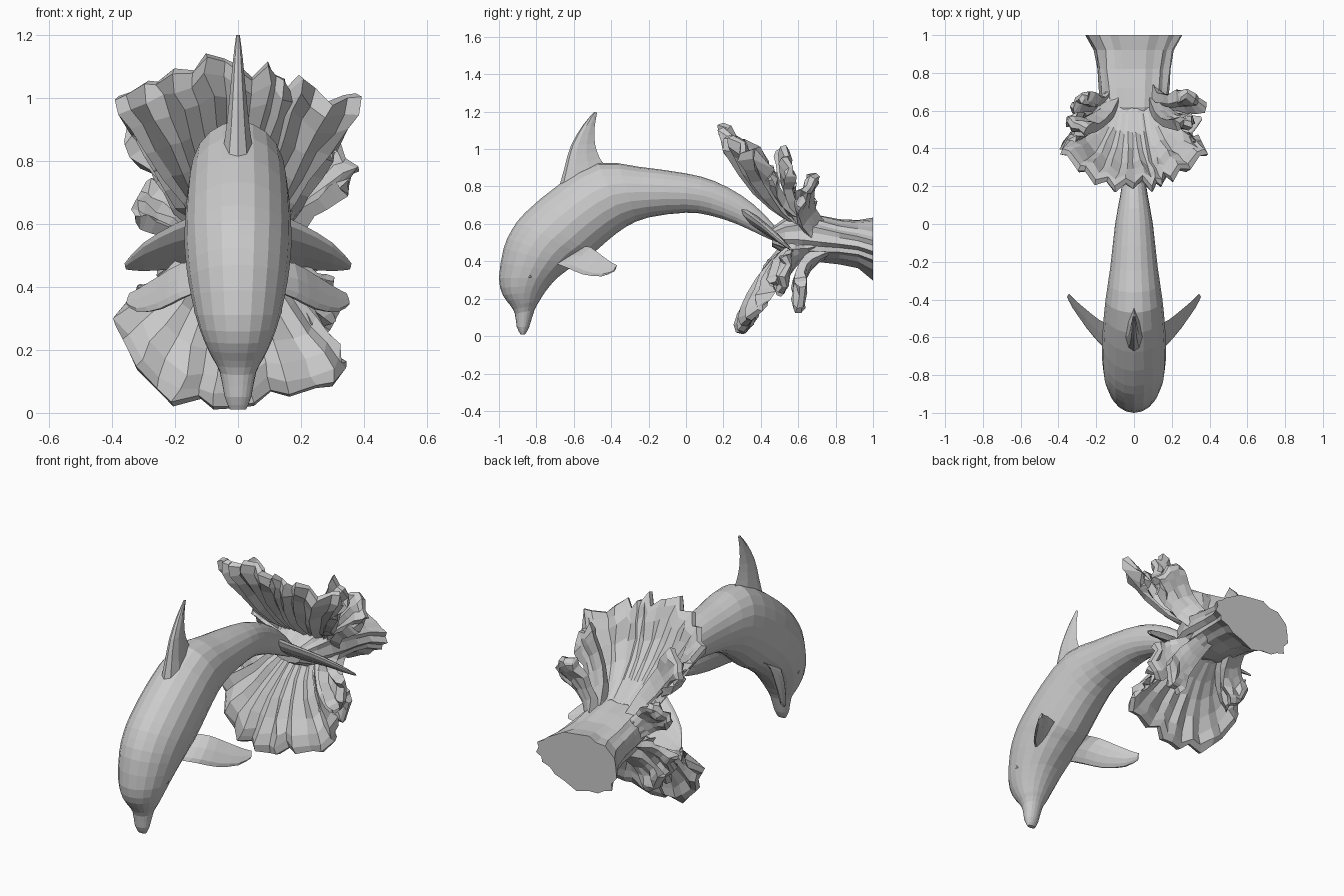
import bpy, bmesh, math, random
from mathutils import Vector as V

if "Cube" in bpy.data.objects:
    bpy.data.objects.remove(bpy.data.objects["Cube"])

random.seed(7)


def finish(name, bm, mirror=False):
    bmesh.ops.recalc_face_normals(bm, faces=bm.faces[:])
    me = bpy.data.meshes.new(name)
    bm.to_mesh(me)
    bm.free()
    ob = bpy.data.objects.new(name, me)
    bpy.context.collection.objects.link(ob)
    if mirror:
        ob.modifiers.new("mirror", 'MIRROR')
    return ob


def smooth_double(rows):
    """Insert a Catmull-Rom midpoint row between neighbouring rows of numbers."""
    out = []
    for i in range(len(rows) - 1):
        p0, p1, p2, p3 = rows[max(i - 1, 0)], rows[i], rows[i + 1], rows[min(i + 2, len(rows) - 1)]
        out += [p1, tuple((9 * (b + c) - a - d) / 16 for a, b, c, d in zip(p0, p1, p2, p3))]
    return out + [rows[-1]]


def loft(name, rings, mirror=False):
    """Closed tube through rings of equal length, capped at both ends."""
    bm = bmesh.new()
    rows = [[bm.verts.new(p) for p in r] for r in rings]
    n = len(rows[0])
    for a, b in zip(rows, rows[1:]):
        for i in range(n):
            j = (i + 1) % n
            bm.faces.new((a[i], a[j], b[j], b[i]))
    bm.faces.new(rows[0])
    bm.faces.new(rows[-1])
    return finish(name, bm, mirror)


def fin(name, stations, normal, mirror=False):
    """Rounded-section fin; each station is leading point, trailing point, half thickness."""
    n = V(normal).normalized()
    section = [(0, 0), (.08, .6), (.3, 1), (.65, .7), (1, 0)]
    rings = []
    for row in smooth_double([(*a, *b, t) for a, b, t in stations]):
        a, b, t = V(row[:3]), V(row[3:6]), row[6]
        rings.append([a.lerp(b, f) + n * t * h for f, h in section]
                     + [a.lerp(b, f) - n * t * h for f, h in section[3:0:-1]])
    return loft(name, rings, mirror)


def petal(name, rim, root_a, root_b, ctrl, narrow=.1, thick=.07, ridge=.02):
    """Sheet of water, narrow at the root line and flaring to a lumpy rim."""
    cols = [(V(p), i % 2) for i, p in enumerate(smooth_double(rim))]
    # row position along the sheet and relative thickness, rounded at the rim
    rows = [(0, .8), (.2, .9), (.4, .85), (.58, .75), (.74, .75), (.87, 1), (.95, 1), (1, .5)]
    n = len(cols)
    a, b = V(root_a), V(root_b)
    front = min(c[0].y for c in cols)
    mean_z = sum(c[0].z for c in cols) / n
    bm = bmesh.new()
    grid, weights = [], []
    for i, (end, dent) in enumerate(cols):
        root = a.lerp(b, i / (n - 1))
        mid = V((root.x + (end.x - root.x) * narrow,
                 ctrl[0] + (end.y - front) * .45, ctrl[1] + (end.z - mean_z) * .3))
        pull = random.uniform(.0, .1) if dent else 0
        col = []
        for t, w in rows:
            p = root * (1 - t) ** 2 + mid * 2 * t * (1 - t) + end * t * t
            if dent:
                p = p.lerp(mid, pull * t * t)
                p.y += ridge * (.4 + t)
            j = .01 * t
            p += V([random.uniform(-j, j) for _ in range(3)])
            col.append(bm.verts.new(p))
            weights.append(w * (.8 if dent else 1))
        grid.append(col)
    for c, d in zip(grid, grid[1:]):
        for k in range(len(rows) - 1):
            bm.faces.new((c[k], d[k], d[k + 1], c[k + 1]))
    ob = finish(name, bm)
    vg = ob.vertex_groups.new(name="thickness")
    for i, w in enumerate(weights):
        vg.add([i], w, 'REPLACE')
    m = ob.modifiers.new("thickness", 'SOLIDIFY')
    m.thickness, m.offset, m.vertex_group = thick, 0, "thickness"
    return ob


# Body: back y, z / belly y, z / half width, from beak to tail
body = [(-.885, .01, -.86, .01, .025), (-.905, .05, -.838, .05, .042), (-.915, .12, -.81, .14, .058),
        (-.94, .165, -.785, .185, .082), (-.98, .22, -.75, .24, .108), (-1, .31, -.69, .31, .135),
        (-.975, .47, -.61, .37, .158), (-.93, .57, -.56, .405, .166), (-.86, .66, -.5, .44, .17),
        (-.68, .81, -.42, .51, .165), (-.47, .925, -.32, .585, .15), (-.25, .905, -.2, .635, .125),
        (0, .87, 0, .66, .1), (.15, .83, .13, .645, .075), (.3, .75, .27, .60, .052),
        (.42, .65, .4, .54, .035), (.54, .51, .53, .48, .02)]
rings = []
for ty, tz, by, bz, w in smooth_double(body):
    top, bot = V((0, ty, tz)), V((0, by, bz))
    c, h = (top + bot) / 2, (top - bot) / 2
    rings.append([c + h * math.cos(u) + V((w * math.sin(u), 0, 0))
                  for u in (2 * math.pi * i / 20 for i in range(20))])
loft("dolphin_body", rings)

# Fins and flukes
fin("dorsal_fin", [((0, -.68, .79), (0, -.41, .88), .05), ((0, -.65, .9), (0, -.46, .95), .036),
                   ((0, -.615, 1.02), (0, -.487, 1.03), .025), ((0, -.55, 1.13), (0, -.488, 1.12), .015),
                   ((0, -.49, 1.2), (0, -.475, 1.195), .006)], (1, 0, 0))
fin("side_fin", [((.11, -.69, .39), (.11, -.54, .48), .035), ((.17, -.63, .365), (.18, -.51, .475), .032),
                 ((.24, -.55, .33), (.25, -.455, .435), .026), ((.31, -.45, .32), (.315, -.4, .395), .02),
                 ((.35, -.385, .345), (.345, -.37, .38), .01)], (.6, -.55, -.5), True)
fin("tail_fluke", [((0, .25, .71), (0, .53, .48), .03), ((.1, .34, .645), (.1, .57, .455), .025),
                   ((.2, .4, .6), (.21, .575, .455), .02), ((.3, .47, .54), (.3, .575, .45), .014),
                   ((.36, .55, .475), (.355, .57, .455), .005)], (0, .65, .75), True)

# Eyes
bm = bmesh.new()
bmesh.ops.create_icosphere(bm, subdivisions=1, radius=.014)
bmesh.ops.translate(bm, verts=bm.verts[:], vec=(.128, -.835, .32))
finish("eye", bm, True)

# Splash trunk: y, half width, low z, high z; ridged and cut flat at the back
rings = []
ridges = [random.uniform(1, 1.04) if i % 2 else random.uniform(.93, .98) for i in range(26)]
for y, w, lo, hi in [(.46, .08, .48, .58), (.53, .14, .44, .635), (.62, .175, .415, .665), (.72, .185, .4, .65),
                     (.82, .195, .39, .63), (.92, .21, .365, .625), (1, .255, .305, .635)]:
    ring = []
    for i in range(26):
        u = 2 * math.pi * i / 26
        r = ridges[i] * random.uniform(.97, 1.02)
        s, c = math.sin(u), math.cos(u)
        wedge = 1 - max(0, s) * .5 * max(0, (y - .6) / .4)
        s = math.copysign(abs(s) ** .8, s)
        c = math.copysign(abs(c) ** .75, c)
        ring.append(V((w * s * r, y, (lo + hi) / 2 + (hi - lo) / 2 * c * r * wedge)))
    rings.append(ring)
loft("splash_trunk", rings)

# Large upper and lower sheets
petal("upper_sheet", [(-.31, .45, .9), (-.385, .38, 1.0), (-.3, .29, 1.04), (-.2, .23, 1.08), (-.1, .19, 1.135),
                      (0, .21, 1.09), (.1, .19, 1.1), (.15, .21, 1.05), (.2, .24, 1.07), (.29, .3, .99),
                      (.385, .38, 1.0), (.31, .45, .87)], (-.14, .69, .59), (.14, .69, .59), (.37, .66))
petal("lower_sheet", [(-.31, .45, .35), (-.39, .42, .28), (-.32, .35, .14), (-.2, .3, .03), (-.07, .285, .015),
                      (.05, .29, .03), (.17, .3, .06), (.31, .34, .1), (.34, .4, .17), (.27, .44, .23),
                      (.3, .46, .29)], (-.13, .66, .5), (.13, .66, .5), (.37, .42), .2)

# Smaller arms of water: rim, two root points, control y and z
arms = {
    "upper_arm_left": ([(-.26, .5, 1.0), (-.33, .52, .94), (-.365, .55, .87), (-.31, .56, .82)],
                       (-.06, .7, .57), (-.14, .68, .52), (.5, .72)),
    "upper_arm_right": ([(.24, .52, 1.01), (.3, .53, .95), (.32, .56, .87)],
                        (.06, .7, .57), (.14, .68, .52), (.5, .72)),
    "side_arm_right": ([(.25, .69, .87), (.33, .67, .84), (.38, .63, .78), (.34, .6, .71)],
                       (.07, .76, .57), (.14, .68, .5), (.56, .66)),
    "side_arm_left": ([(-.25, .68, .74), (-.29, .67, .73), (-.33, .63, .67), (-.33, .6, .61)],
                      (-.08, .76, .57), (-.14, .68, .5), (.56, .6)),
    "low_arm_left": ([(-.32, .55, .4), (-.28, .51, .3), (-.24, .5, .22)],
                     (-.14, .7, .5), (-.07, .7, .47), (.5, .42)),
    "low_arm_right": ([(.3, .53, .43), (.32, .52, .31), (.25, .5, .22)],
                      (.14, .7, .5), (.07, .7, .47), (.5, .42)),
    "rear_low_arm_right": ([(.28, .62, .27), (.25, .6, .15), (.18, .6, .13)],
                           (.14, .78, .48), (.06, .76, .45), (.57, .4)),
    "rear_low_arm_left": ([(-.28, .62, .3), (-.25, .6, .22), (-.18, .6, .2)],
                          (-.14, .78, .48), (-.06, .76, .45), (.57, .4)),
}
for name, (rim, a, b, ctrl) in arms.items():
    petal(name, rim, a, b, ctrl, .25, .065, .01)
